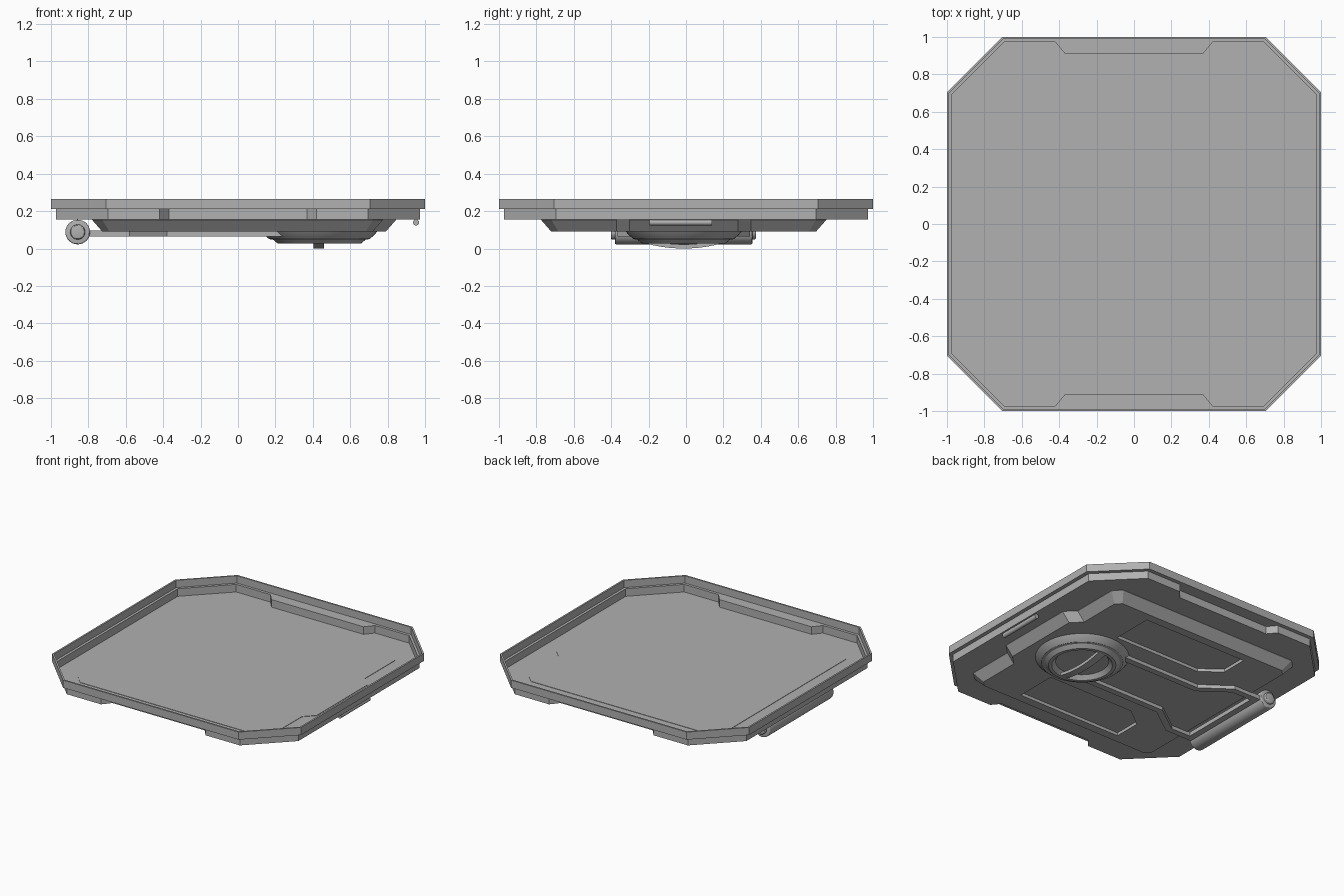
import bpy, bmesh, math
from mathutils import Matrix

if "Cube" in bpy.data.objects:
    bpy.data.objects.remove(bpy.data.objects["Cube"])

CY = -0.0125  # the pan and fittings sit slightly off centre in y
GREY = bpy.data.materials.new("dark_grey")
GREY.diffuse_color = (0.44, 0.44, 0.44, 1)
GREY.use_nodes = True
GREY.node_tree.nodes["Principled BSDF"].inputs["Base Color"].default_value = GREY.diffuse_color


def finish(name, bm, smooth=False):
    bmesh.ops.recalc_face_normals(bm, faces=bm.faces)
    me = bpy.data.meshes.new(name)
    bm.to_mesh(me)
    bm.free()
    me.materials.append(GREY)
    ob = bpy.data.objects.new(name, me)
    bpy.context.collection.objects.link(ob)
    bpy.ops.object.select_all(action='DESELECT')
    ob.select_set(True)
    bpy.context.view_layer.objects.active = ob
    if smooth:
        bpy.ops.object.shade_smooth_by_angle(angle=math.radians(30))
    return ob


def loft(name, loops, cap_start=True, cap_end=True, closed=False):
    """Join closed loops of equal point count."""
    bm = bmesh.new()
    rings = [[bm.verts.new(p) for p in lp] for lp in loops]
    n = len(rings[0])
    pairs = list(zip(rings, rings[1:]))
    if closed:
        pairs.append((rings[-1], rings[0]))
    for a, b in pairs:
        for i in range(n):
            j = (i + 1) % n
            bm.faces.new((a[i], a[j], b[j], b[i]))
    if cap_start and not closed:
        bm.faces.new(rings[0])
    if cap_end and not closed:
        bm.faces.new(rings[-1])
    return finish(name, bm)


def flat(pts, z):
    return [(x, y, z) for x, y in pts]


def prism(name, pts, z0, z1):
    return loft(name, [flat(pts, z0), flat(pts, z1)])


def rod(name, x, z, r, y0, y1, segs=32, bevel=0.0):
    bm = bmesh.new()
    m = Matrix.Translation((x, (y0 + y1) / 2, z)) @ Matrix.Rotation(math.pi / 2, 4, 'X')
    bmesh.ops.create_cone(bm, cap_ends=True, segments=segs, radius1=r, radius2=r,
                          depth=y1 - y0, matrix=m)
    if bevel:
        caps = [f for f in bm.faces if len(f.verts) > 4]
        edges = list({e for f in caps for e in f.edges})
        bmesh.ops.bevel(bm, geom=edges, offset=bevel, segments=3, profile=0.5, affect='EDGES')
    return finish(name, bm, True)


# tray shell: thin walled, stepped, open at the top, notched on the two y sides
def shell_outline(s, c, notch):
    half = [(s, -c), (s, c), (c, s), (0.42, s), (0.37, s - notch),
            (-0.37, s - notch), (-0.42, s), (-c, s)]
    return half + [(-x, -y) for x, y in half]


outer = shell_outline(1.0, 0.705, 0.0)
inner = shell_outline(0.972, 0.695, 0.06)
loft("tray_shell", [flat(outer, 0.265), flat(outer, 0.21), flat(inner, 0.21),
                    flat(inner, 0.155)], cap_start=False)
# thin lip around the rim
lip = shell_outline(0.988, 0.7, 0.0)
loft("rim_lip", [flat(outer, 0.265), flat(lip, 0.265), flat(lip, 0.212)], False, False)


# raised pan below, with a bump on the +x side; its top just shows in the tray floor
def pan_outline(d):
    k, b = 0.055 - 0.3 * d, 0.845 - d
    x0, x1, y = -0.78 + d, 0.775 - d, 0.7625 - d
    pts = [(x0, -y + k), (x0 + k, -y), (x1 - k, -y), (x1, -y + k), (x1, -0.36),
           (b, -0.29), (b, 0.29), (x1, 0.36), (x1, y - k), (x1 - k, y),
           (x0 + k, y), (x0, y - k)]
    return [(px, py + CY) for px, py in pts]


pan = loft("bottom_pan", [flat(pan_outline(0), 0.158), flat(pan_outline(0), 0.153),
                          flat(pan_outline(0.055), 0.09)])

# two recessed panels in the pan
for s in (1, -1):
    pts = [(0.42, 0.34), (0.42, 0.645), (-0.41, 0.645), (-0.41, 0.45), (-0.27, 0.34)]
    cut = prism("panel_cutter", [(x, s * y + CY) for x, y in pts], 0.05, 0.112)
    cut.hide_render = True
    bpy.context.view_layer.objects.active = pan
    mod = pan.modifiers.new("recess", 'BOOLEAN')
    mod.operation, mod.solver, mod.object = 'DIFFERENCE', 'EXACT', cut
    bpy.ops.object.modifier_apply(modifier=mod.name)
    bpy.data.objects.remove(cut)


# hinge arm: open frame flaring towards the hinge
def arm_outline(x0, x1, narrow, wide, shift):
    side = [(x1, narrow), (-0.38 - shift, narrow), (-0.58 - shift, wide), (x0, wide)]
    return [(x, y + CY) for x, y in side + [(x, -y) for x, y in reversed(side)]]


arm_out = arm_outline(-0.80, 0.27, 0.21, 0.355, 0.0)
arm_in = arm_outline(-0.75, 0.22, 0.165, 0.31, 0.015)
loft("hinge_arm", [flat(arm_out, 0.095), flat(arm_out, 0.065),
                   flat(arm_in, 0.065), flat(arm_in, 0.095)], closed=True)

# hinge barrel and end pins
rod("hinge_barrel", -0.857, 0.088, 0.066, -0.38, 0.355, bevel=0.008)
rod("hinge_pin", -0.857, 0.088, 0.04, -0.402, 0.375, bevel=0.01)

# small grab bar with mounting strip on the +x side
rod("grab_bar", 0.952, 0.142, 0.016, -0.195, 0.14, segs=16)
prism("grab_bar_mount", [(0.943, -0.19), (0.961, -0.19), (0.961, 0.135), (0.943, 0.135)],
      0.142, 0.154)
bpy.data.objects["grab_bar"].location.z = -0.003

# stepped round dish under the pan
profile = [(0.31, 0.092), (0.295, 0.073), (0.268, 0.05), (0.248, 0.048), (0.222, 0.026),
           (0.2, 0.026), (0.175, 0.055), (0.0, 0.06)]
bm = bmesh.new()
vs = [bm.verts.new((0.435 + r, CY, z)) for r, z in profile]
es = [bm.edges.new(p) for p in zip(vs, vs[1:])]
bmesh.ops.spin(bm, geom=vs + es, cent=(0.435, CY, 0), axis=(0, 0, 1),
               angle=2 * math.pi, steps=48)
bmesh.ops.remove_doubles(bm, verts=bm.verts, dist=0.0005)
finish("round_dish", bm, True)

# arched handle across the dish
ys = [-0.2 + 0.04 * i for i in range(11)]
arc = [(y + CY, 0.026 * (y / 0.2) ** 2) for y in ys]
arc += [(y, z + 0.022) for y, z in reversed(arc)]
loft("dish_handle", [[(x, y, z) for y, z in arc] for x in (0.405, 0.46)])
